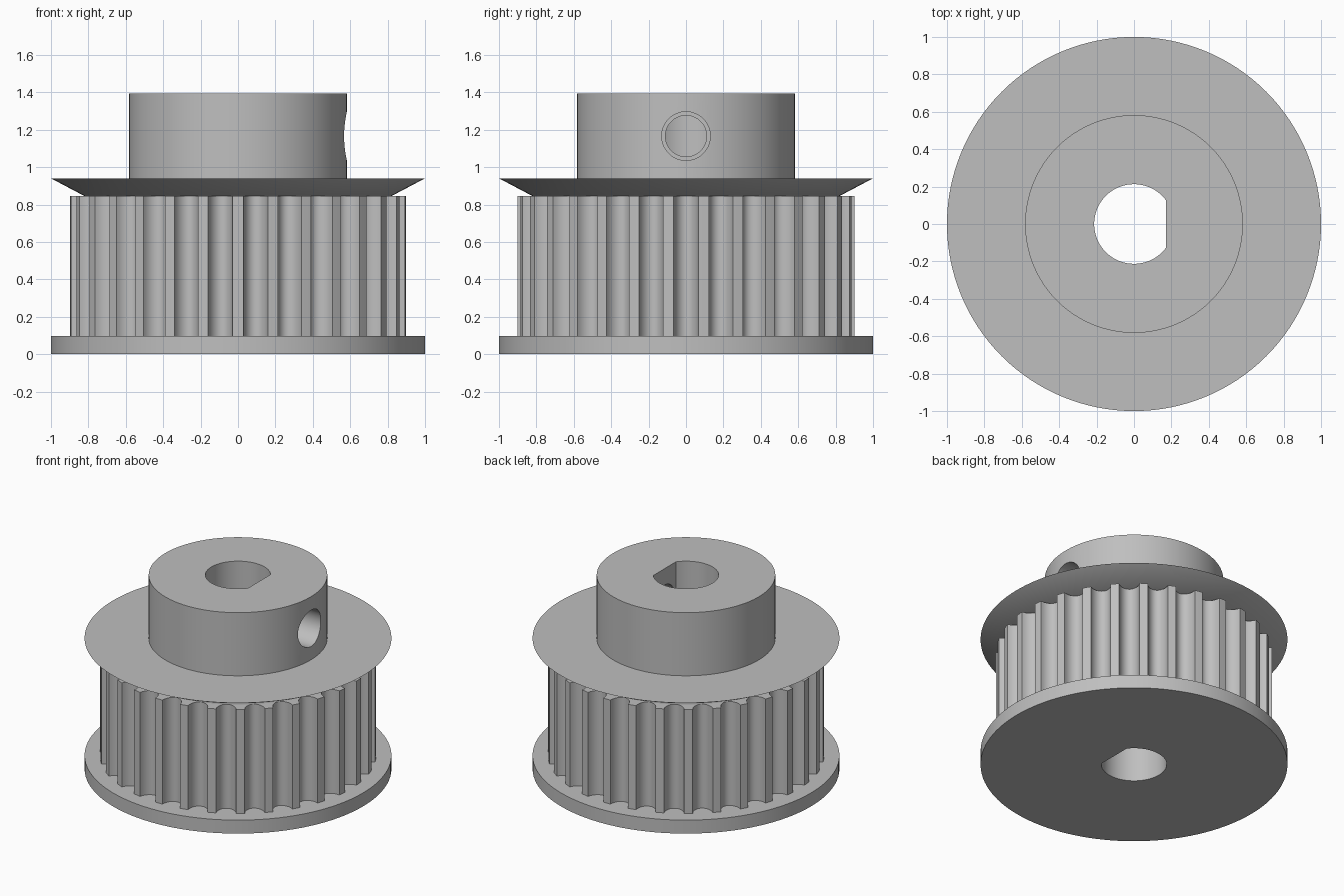
import bpy, bmesh
from math import pi, sin, cos, acos, radians

if "Cube" in bpy.data.objects:
    bpy.data.objects.remove(bpy.data.objects["Cube"], do_unlink=True)

TEETH = 30
PITCH = 2 * pi / TEETH
BORE_R, BORE_FLAT = 0.213, 0.17

metal = bpy.data.materials.new("machined grey metal")
metal.use_nodes = True
colour = (0.52, 0.52, 0.52, 1)
metal.diffuse_color = colour
metal.node_tree.nodes["Principled BSDF"].inputs["Base Color"].default_value = colour


def polar(r, a):
    return r * cos(a), r * sin(a)


def circle(r, n=128):
    return [polar(r, 2 * pi * i / n) for i in range(n)]


def tooth_outline(r=0.9, depth=0.08, half_groove=0.0735, steps=12):
    """Narrow lands separated by rounded grooves, one land facing the front."""
    pts = []
    for k in range(TEETH):
        mid = -pi / 2 + (k + 0.5) * PITCH
        for i in range(steps + 1):
            t = pi * i / steps
            pts.append(polar(r - depth * sin(t), mid - half_groove * cos(t)))
        pts.append(polar(r, mid + PITCH / 2))
    return pts


def d_outline(n=64):
    """Circle with a flat on its left side."""
    a = acos(BORE_FLAT / BORE_R)
    return [polar(BORE_R, a + (2 * pi - 2 * a) * i / n) for i in range(n + 1)]


def loft(name, sections):
    """Solid skinned through matching outlines at rising heights."""
    bm = bmesh.new()
    rings = [[bm.verts.new((x, y, z)) for x, y in pts] for pts, z in sections]
    n = len(rings[0])
    for low, high in zip(rings, rings[1:]):
        for i in range(n):
            j = (i + 1) % n
            bm.faces.new((low[i], low[j], high[j], high[i]))
    bm.faces.new(rings[0][::-1])
    bm.faces.new(rings[-1])
    mesh = bpy.data.meshes.new(name)
    bm.to_mesh(mesh)
    bm.free()
    obj = bpy.data.objects.new(name, mesh)
    bpy.context.collection.objects.link(obj)
    mesh.materials.append(metal)
    return obj


def activate(obj):
    bpy.ops.object.select_all(action='DESELECT')
    obj.select_set(True)
    bpy.context.view_layer.objects.active = obj


def cut(obj, cutter):
    activate(obj)
    mod = obj.modifiers.new("cut", 'BOOLEAN')
    mod.operation, mod.solver, mod.object = 'DIFFERENCE', 'EXACT', cutter
    bpy.ops.object.modifier_apply(modifier=mod.name)


# Main parts, from the bottom up
teeth = tooth_outline()
parts = [
    loft("bottom_flange", [(circle(1), 0), (circle(1), 0.097)]),
    loft("toothed_rim", [(teeth, 0.097), (teeth, 0.845)]),
    loft("top_flange", [(circle(0.82), 0.845), (circle(1), 0.94)]),
    loft("hub", [(circle(0.582), 0.94), (circle(0.582), 1.394)]),
]
hub = parts[-1]

# Cutters: D-shaped shaft bore and stepped set screw hole
bore = loft("bore_cutter", [(d_outline(), -0.2), (d_outline(), 1.6)])
wide, narrow = circle(0.13, 64), circle(0.11, 64)
screw = loft("screw_hole_cutter", [(narrow, 0), (narrow, 0.24), (wide, 0.24), (wide, 0.7)])
screw.rotation_euler.y = pi / 2
screw.location.z = 1.166
for cutter in (bore, screw):
    cutter.hide_render = True
bpy.context.view_layer.update()

for part in parts:
    cut(part, bore)
cut(hub, screw)
for cutter in (bore, screw):
    bpy.data.objects.remove(cutter, do_unlink=True)

# Smooth round walls, crisp edges
for part in parts:
    activate(part)
    bpy.ops.object.shade_smooth_by_angle(angle=radians(28))
